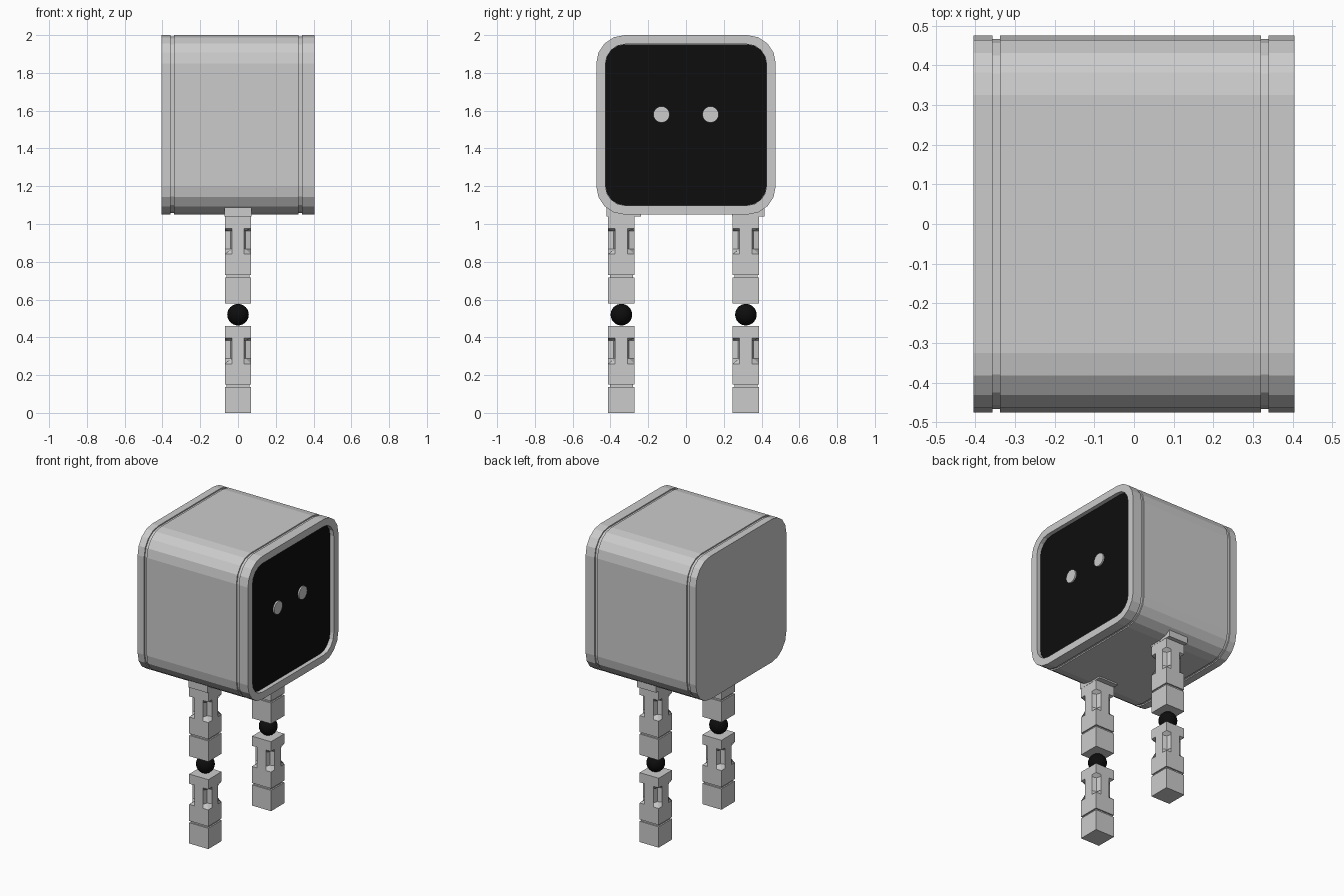
import bpy, bmesh, math
from mathutils import Matrix

if "Cube" in bpy.data.objects:
    bpy.data.objects.remove(bpy.data.objects["Cube"])

black = bpy.data.materials.new("black")
black.diffuse_color = (0.004, 0.004, 0.004, 1)
black.use_nodes = True
black.node_tree.nodes["Principled BSDF"].inputs["Base Color"].default_value = black.diffuse_color


def finish(name, bm, mat=None):
    bmesh.ops.recalc_face_normals(bm, faces=bm.faces)
    me = bpy.data.meshes.new(name)
    bm.to_mesh(me)
    bm.free()
    ob = bpy.data.objects.new(name, me)
    bpy.context.collection.objects.link(ob)
    if mat:
        me.materials.append(mat)
    return ob


def loft(name, rings, mat=None):
    """Skin a stack of equal-length rings and cap both ends."""
    bm = bmesh.new()
    vs = [[bm.verts.new(p) for p in r] for r in rings]
    n = len(vs[0])
    for a, b in zip(vs, vs[1:]):
        for i in range(n):
            j = (i + 1) % n
            bm.faces.new((a[i], a[j], b[j], b[i]))
    bm.faces.new(vs[0])
    bm.faces.new(vs[-1])
    return finish(name, bm, mat)


def box(name, x, y, z):
    return loft(name, [[(x[0], y[0], h), (x[1], y[0], h), (x[1], y[1], h), (x[0], y[1], h)] for h in z])


def round_ring(x, half, r, seg=4):
    """Rounded square in the yz plane around the head centre."""
    pts = []
    for q, (sy, sz) in enumerate(((1, 1), (-1, 1), (-1, -1), (1, -1))):
        for k in range(seg + 1):
            a = math.radians(90 * (q + k / seg))
            pts.append((x, sy * (half - r) + r * math.cos(a),
                        1.525 + sz * (half - r) + r * math.sin(a)))
    return pts


def leg_ring(y, z, half, d):
    """Square section whose corners are pushed in by d."""
    s, pts = 0.037, []
    for q in range(4):
        c, sn = round(math.cos(q * math.pi / 2)), round(math.sin(q * math.pi / 2))
        for u, v in ((half, half - s), (half - d, half - d), (half - s, half)):
            pts.append((u * c - v * sn, y + u * sn + v * c, z))
    return pts


# Head: rounded shell with two seam grooves and a recessed front
H, R, G = 0.475, 0.15, 0.008
body = [(-0.405, H, R), (-0.357, H, R), (-0.357, H - G, R - G), (-0.338, H - G, R - G),
        (-0.338, H, R), (0.320, H, R), (0.320, H - G, R - G), (0.339, H - G, R - G),
        (0.339, H, R), (0.405, H, R), (0.405, 0.427, 0.105), (0.368, 0.427, 0.105)]
loft("head_shell", [round_ring(*b) for b in body])

# Screen
loft("screen", [round_ring(x, 0.4265, 0.105) for x in (0.367, 0.378)], black)

# Eyes
for side, y in (("left", -0.13), ("right", 0.13)):
    bm = bmesh.new()
    bmesh.ops.create_cone(bm, cap_ends=True, segments=32, radius1=0.043, radius2=0.043, depth=0.02,
                          matrix=Matrix.Translation((0.378, y, 1.58)) @ Matrix.Rotation(math.pi / 2, 4, 'Y'))
    finish(side + "_eye", bm)

# Legs: two identical segments, a ball knee and a hip plate each
W = 0.07
section = [(0, W, 0), (0.138, W, 0), (0.138, W - 0.009, 0), (0.15, W - 0.009, 0), (0.15, W, 0),
           (0.26, W, 0), (0.287, W, 0.029), (0.382, W, 0.029), (0.397, W, 0), (0.461, W, 0)]
for side, y, plate in (("left", -0.342, (-0.42, -0.237)), ("right", 0.317, (0.243, 0.415))):
    for part, z0 in (("lower_leg", 0), ("upper_leg", 0.58)):
        loft(f"{side}_{part}", [leg_ring(y, z0 + z, h, d) for z, h, d in section])
    box(side + "_hip_plate", (-W - 0.001, W + 0.001), plate, (1.04, 1.10))
    bm = bmesh.new()
    bmesh.ops.create_uvsphere(bm, u_segments=32, v_segments=16, radius=0.057,
                              matrix=Matrix.Translation((0, y, 0.52)))
    for f in bm.faces:
        f.smooth = True
    finish(side + "_knee_ball", bm, black)
